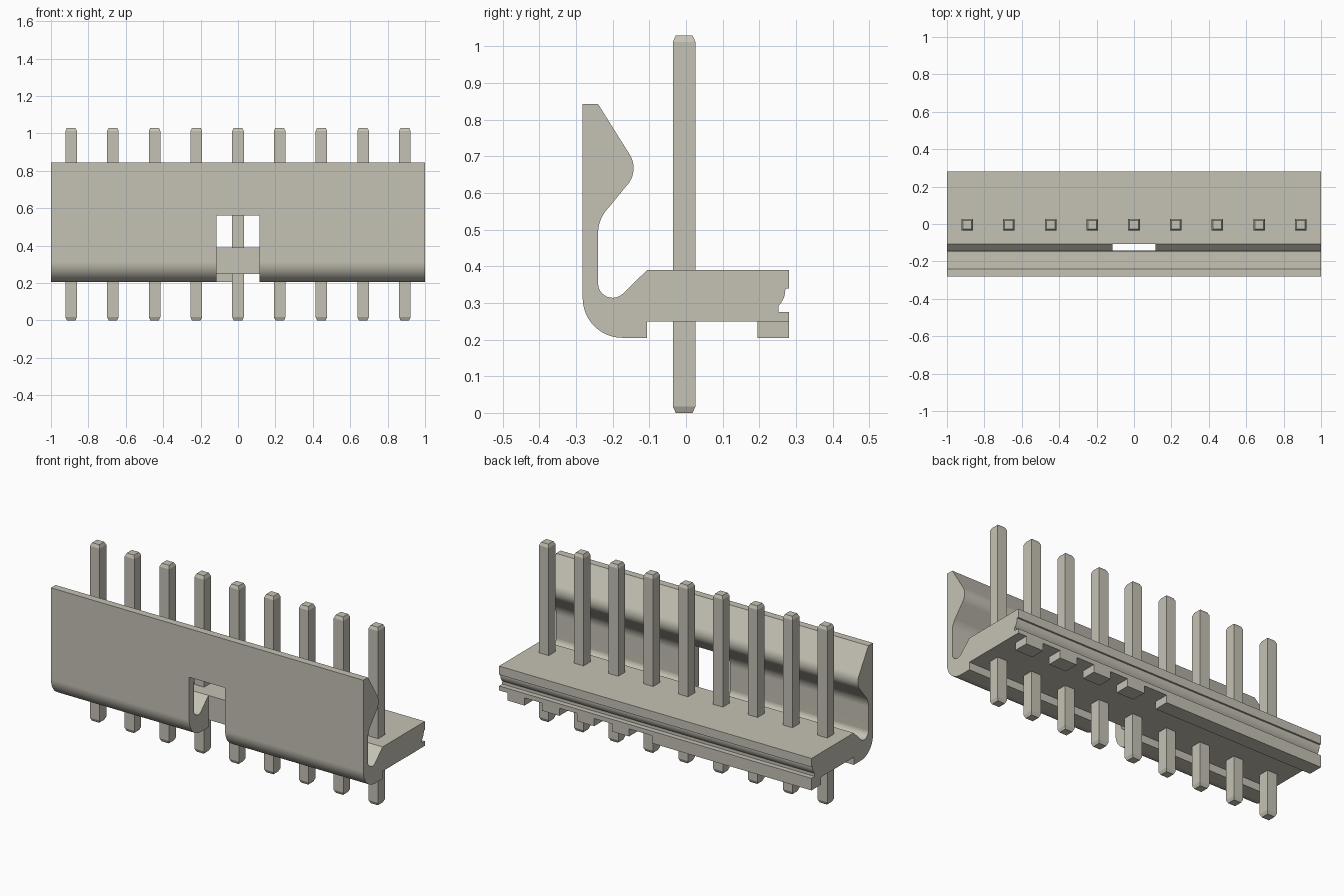
import bpy, bmesh
from math import cos, sin, radians

old = bpy.data.objects.get("Cube")
if old:
    bpy.data.objects.remove(old, do_unlink=True)

material = bpy.data.materials.new("warm_grey")
material.use_nodes = True
colour = (0.56, 0.54, 0.46, 1)
material.diffuse_color = colour
material.node_tree.nodes["Principled BSDF"].inputs["Base Color"].default_value = colour

PITCH = 0.223


def make_object(name, bm):
    bmesh.ops.recalc_face_normals(bm, faces=bm.faces)
    mesh = bpy.data.meshes.new(name)
    bm.to_mesh(mesh)
    bm.free()
    mesh.materials.append(material)
    obj = bpy.data.objects.new(name, mesh)
    bpy.context.collection.objects.link(obj)
    return obj


def box(name, x, y, z):
    """Box spanning the three given (low, high) ranges."""
    bm = bmesh.new()
    bmesh.ops.create_cube(bm, size=1)
    for v in bm.verts:
        v.co = [r[0] if c < 0 else r[1] for c, r in zip(v.co, (x, y, z))]
    return make_object(name, bm)


def arc(y, z, r, start, end, steps=12):
    angles = [radians(start + (end - start) * i / steps) for i in range(steps + 1)]
    return [(y + r * cos(a), z + r * sin(a)) for a in angles]


# Housing: side profile with locking wall, valley, base and grooved back edge
profile = [(-0.282, 0.843), (-0.24, 0.843)]
profile += arc(-0.213, 0.668, 0.07, 34, -45)
profile += arc(-0.14, 0.49, 0.1, 135, 180)
profile += arc(-0.2, 0.354, 0.04, 180, 315)
profile += [(-0.106, 0.39), (0.281, 0.39), (0.281, 0.34), (0.271, 0.34)]
profile += arc(0.211, 0.336, 0.06, 0, -47, 6)
profile += [(0.252, 0.275), (0.281, 0.275), (0.281, 0.249),
            (-0.106, 0.249), (-0.106, 0.205)]
profile += arc(-0.174, 0.313, 0.108, 270, 180)

bm = bmesh.new()
cap = bm.faces.new([bm.verts.new((-1, y, z)) for y, z in profile])
side = bmesh.ops.extrude_face_region(bm, geom=[cap], use_keep_orig=True)
for item in side["geom"]:
    if isinstance(item, bmesh.types.BMVert):
        item.co.x = 1
housing = make_object("housing", bm)

# Window through the middle of the locking wall
cutter = box("window_cutter", (-0.115, 0.115), (-0.4, -0.106), (0.1, 0.562))
cutter.hide_render = True
cut = housing.modifiers.new("window", "BOOLEAN")
cut.object = cutter
cut.operation = "DIFFERENCE"
cut.solver = "EXACT"
bpy.ops.object.select_all(action="DESELECT")
bpy.context.view_layer.objects.active = housing
housing.select_set(True)
bpy.ops.object.modifier_apply(modifier=cut.name)
bpy.data.objects.remove(cutter, do_unlink=True)
bpy.ops.object.shade_smooth_by_angle(angle=radians(30))
normals = housing.modifiers.new("flat_panels", "WEIGHTED_NORMAL")
normals.keep_sharp = True

# Back feet: one long rail on the right, single blocks on the left
FOOT_Y, FOOT_Z = (0.195, 0.281), (0.205, 0.249)
box("foot_rail", (-1, 0.02), FOOT_Y, FOOT_Z)
for i in range(1, 5):
    x = i * PITCH
    box(f"foot_block_{i}", (x - 0.055, x + 0.055), FOOT_Y, FOOT_Z)

# Pins: square bars with tapered tips
for i in range(-4, 5):
    bm = bmesh.new()
    rings = []
    for z, h in ((0, 0.023), (0.018, 0.031), (1.012, 0.031), (1.03, 0.023)):
        rings.append([bm.verts.new((i * PITCH + sx * h, sy * h - 0.005, z))
                      for sx, sy in ((-1, -1), (1, -1), (1, 1), (-1, 1))])
    bm.faces.new(rings[0])
    bm.faces.new(rings[-1])
    for a, b in zip(rings, rings[1:]):
        for k in range(4):
            n = (k + 1) % 4
            bm.faces.new((a[k], a[n], b[n], b[k]))
    make_object(f"pin_{i + 5}", bm)
